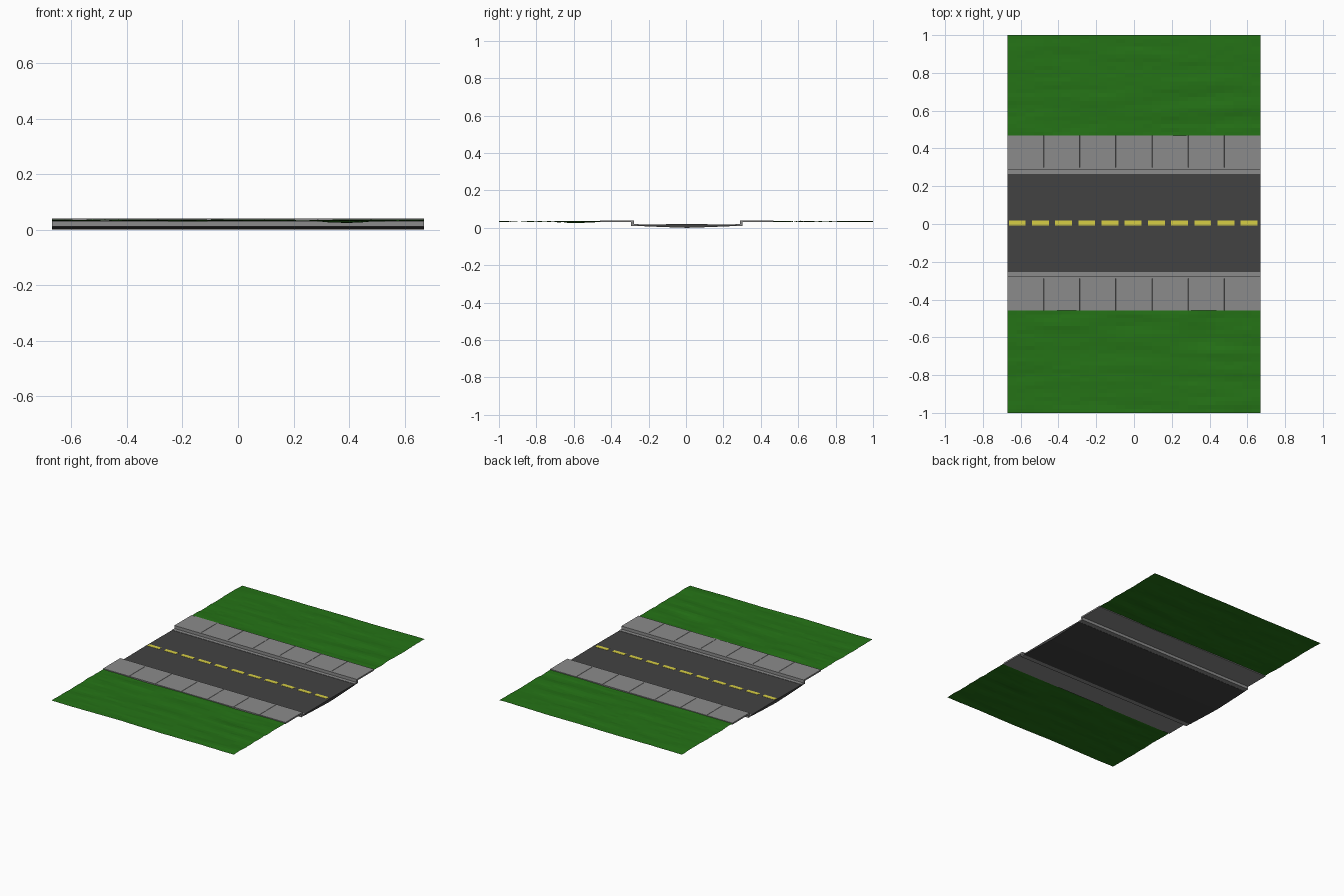
import bpy, bmesh, math, random
from mathutils import Vector, noise

if "Cube" in bpy.data.objects:
    bpy.data.objects.remove(bpy.data.objects["Cube"])

random.seed(4)
HALF = 0.67      # half length of the street along x
CY = 0.005       # centre line of the road


def material(name, rgb):
    m = bpy.data.materials.new(name)
    m.diffuse_color = (*rgb, 1)
    m.use_nodes = True
    m.node_tree.nodes["Principled BSDF"].inputs["Base Color"].default_value = m.diffuse_color
    return m


ASPHALT = material("asphalt", (0.055, 0.055, 0.055))
CONCRETE = material("concrete", (0.26, 0.26, 0.26))
PAINT = material("yellow_paint", (0.68, 0.62, 0.06))
GRASS = material("grass", (0.018, 0.17, 0.008))


def finish(name, bm, mat):
    bmesh.ops.recalc_face_normals(bm, faces=bm.faces)
    me = bpy.data.meshes.new(name)
    bm.to_mesh(me)
    bm.free()
    me.materials.append(mat)
    ob = bpy.data.objects.new(name, me)
    bpy.context.collection.objects.link(ob)
    return ob


def extrude_x(bm, profile, x0, x1):
    """Sweep a closed (y, z) profile along x."""
    f = bm.faces.new([bm.verts.new((x0, y, z)) for y, z in profile])
    out = bmesh.ops.extrude_face_region(bm, geom=[f])
    moved = [v for v in out["geom"] if isinstance(v, bmesh.types.BMVert)]
    bmesh.ops.translate(bm, verts=moved, vec=(x1 - x0, 0, 0))


# road slab with a slight belly
bm = bmesh.new()
extrude_x(bm, [(CY - 0.265, 0.018), (CY, 0.02), (CY + 0.265, 0.018),
               (CY + 0.265, 0.01), (CY + 0.12, 0.004), (CY, 0.0),
               (CY - 0.12, 0.004), (CY - 0.265, 0.01)], -HALF, HALF)
finish("road", bm, ASPHALT)

# dashed centre line
bm = bmesh.new()
for i in range(11):
    x = -0.663 + i * 0.1228
    extrude_x(bm, [(CY - 0.012, 0.0195), (CY + 0.014, 0.0195),
                   (CY + 0.014, 0.0212), (CY - 0.012, 0.0212)], x, x + 0.089)
finish("centre_dashes", bm, PAINT)

TILES = 7
SEAM = 0.0012
for side, label in ((1, "back"), (-1, "front")):
    def mirrored(profile):
        return [(CY + side * y, z) for y, z in profile]

    # gutter and curb
    bm = bmesh.new()
    extrude_x(bm, mirrored([(0.26, 0.011), (0.26, 0.02), (0.284, 0.02), (0.284, 0.04),
                            (0.294, 0.04), (0.298, 0.03), (0.298, 0.011)]), -HALF, HALF)
    finish("curb_" + label, bm, CONCRETE)

    # sidewalk made of slabs with shallow seams
    outline = [(-HALF, 0.03), (-HALF, 0.04)]
    step = 2 * HALF / TILES
    for i in range(1, TILES):
        x = -HALF + i * step
        outline += [(x - SEAM, 0.04), (x, 0.037), (x + SEAM, 0.04)]
    outline += [(HALF, 0.04), (HALF, 0.03)]
    bm = bmesh.new()
    f = bm.faces.new([bm.verts.new((x, CY + side * 0.294, z)) for x, z in outline])
    out = bmesh.ops.extrude_face_region(bm, geom=[f])
    moved = [v for v in out["geom"] if isinstance(v, bmesh.types.BMVert)]
    bmesh.ops.translate(bm, verts=moved, vec=(0, side * 0.17, 0))
    finish("sidewalk_" + label, bm, CONCRETE)

    # uneven lawn sheet
    bm = bmesh.new()
    bmesh.ops.create_grid(bm, x_segments=28, y_segments=26, size=1)
    inner = CY * side + 0.462
    for v in bm.verts:
        x = v.co.x * HALF
        t = (v.co.y + 1) / 2
        y = side * (inner + (1 - inner) * t)
        n = noise.noise(Vector((x * 2.5, y * 14, 3 + side)))
        z = 0.034 + 0.005 * n + random.uniform(-0.0008, 0.0008)
        if side < 0:   # trampled hollow
            z -= 0.009 * math.exp(-((x - 0.38) ** 2 + (y + 0.58) ** 2) / 0.012)
        v.co = (x, y, min(z, 0.039))
    lawn = finish("lawn_" + label, bm, GRASS)
    if lawn.data.polygons[0].normal.z < 0:
        lawn.data.flip_normals()
